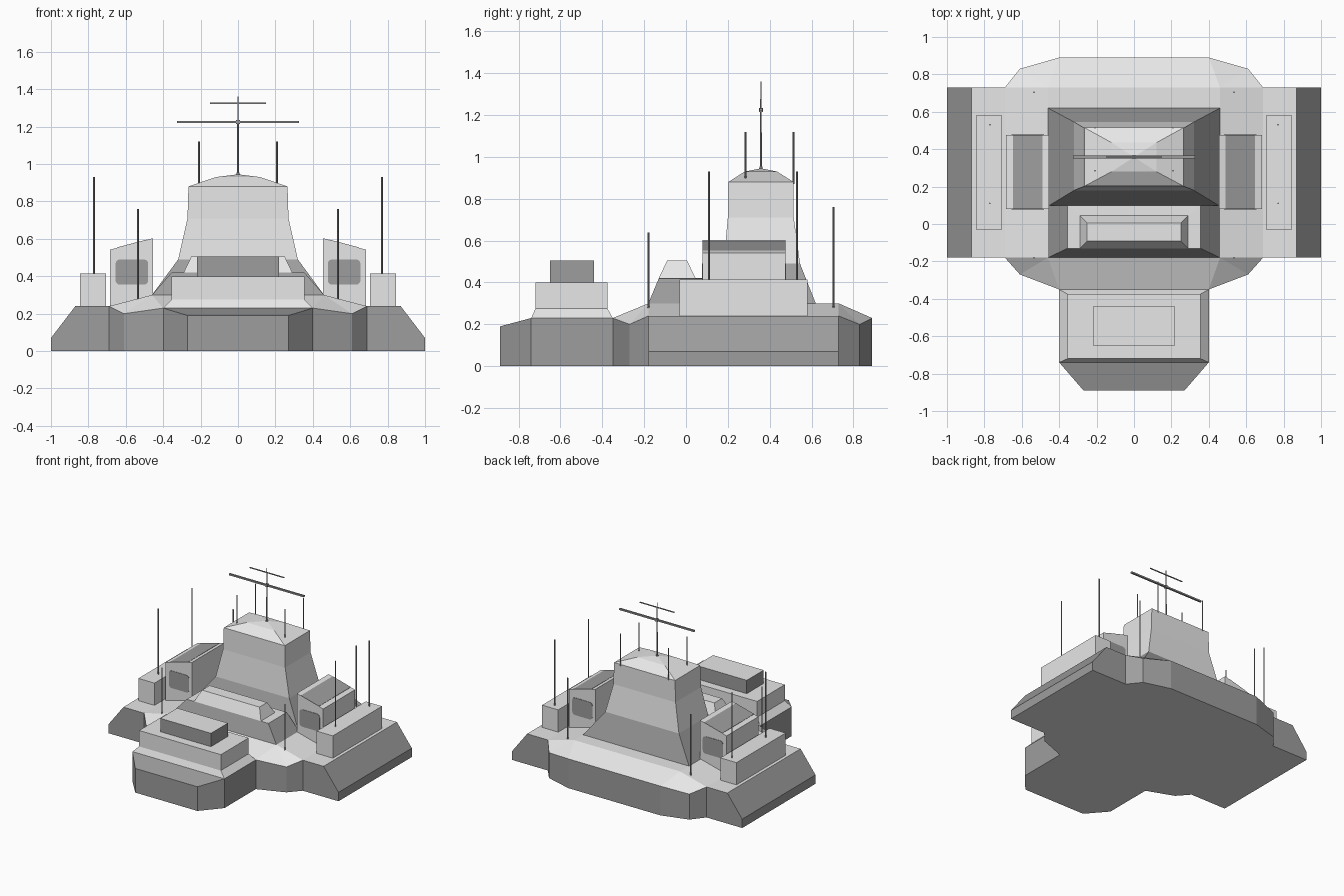
import bpy, bmesh, math
from mathutils import Vector

if "Cube" in bpy.data.objects:
    bpy.data.objects.remove(bpy.data.objects["Cube"])


def material(name, v):
    m = bpy.data.materials.new(name)
    m.diffuse_color = (v, v, v, 1)
    m.use_nodes = True
    m.node_tree.nodes["Principled BSDF"].inputs["Base Color"].default_value = m.diffuse_color
    return m


LIGHT = material("light grey", 0.80)
DARK = material("dark grey", 0.34)


def finish(name, bm, mats, rule=None):
    bmesh.ops.remove_doubles(bm, verts=bm.verts, dist=0.0005)
    bmesh.ops.recalc_face_normals(bm, faces=bm.faces)
    bm.normal_update()
    if rule:
        for f in bm.faces:
            f.material_index = int(rule(f.normal, f.calc_center_median()))
    me = bpy.data.meshes.new(name)
    bm.to_mesh(me)
    bm.free()
    for m in mats:
        me.materials.append(m)
    ob = bpy.data.objects.new(name, me)
    bpy.context.collection.objects.link(ob)
    return ob


def loft(name, rings, mats, rule=None):
    """Join equal-length rings of points into a capped solid."""
    bm = bmesh.new()
    vs = [[bm.verts.new(p) for p in r] for r in rings]
    n = len(rings[0])
    for a, b in zip(vs, vs[1:]):
        for i in range(n):
            j = (i + 1) % n
            bm.faces.new((a[i], a[j], b[j], b[i]))
    bm.faces.new(vs[0][::-1])
    bm.faces.new(vs[-1])
    return finish(name, bm, mats, rule)


def rect(hx, y0, y1, z):
    return [(-hx, y0, z), (hx, y0, z), (hx, y1, z), (-hx, y1, z)]


def sym(half):
    """Close a right-hand half outline with its mirror image."""
    return half + [(-x, y, z) for x, y, z in reversed(half)]


def extrude_y(name, prof, y0, y1, mats, rule=None):
    return loft(name, [[(x, y, z) for x, z in prof] for y in (y0, y1)], mats, rule)


def box(name, x0, x1, y0, y1, z0, z1, mats, rule=None):
    return extrude_y(name, [(x0, z0), (x1, z0), (x1, z1), (x0, z1)], y0, y1, mats, rule)


def rod(name, p, q, r0, r1, sides=6):
    p, q = Vector(p), Vector(q)
    rot = (q - p).to_track_quat('Z', 'Y')
    ring = lambda c, r: [c + rot @ Vector((r * math.cos(a), r * math.sin(a), 0))
                         for a in (2 * math.pi * i / sides for i in range(sides))]
    return loft(name, [ring(p, r0), ring(q, r1)], [DARK])


# Central hull: vertical walls, faceted rim and raised deck
rim = [(.40, -.35, .23), (.61, -.27, .20), (.69, -.18, .24),
       (.69, .73, .24), (.61, .83, .20), (.40, .89, .23)]
inner = [(.46, -.18, .30)] * 3 + [(.46, .73, .30)] * 3
loft("hull", [sym([(x, y, 0) for x, y, z in rim]), sym(rim), sym(inner)],
     [DARK, LIGHT], lambda n, c: abs(n.z) > .5)

# Front bastion: dark walls and sloped nose, light chamfered block and cap
loft("front_nose", [sym([(.27, -.89, 0), (.40, -.74, 0)]),
                    sym([(.27, -.89, .19), (.40, -.74, .23)])],
     [DARK, LIGHT], lambda n, c: n.z < -.5)
loft("front_bastion", [rect(.40, -.74, -.34, 0), rect(.40, -.74, -.34, .23)],
     [DARK, LIGHT], lambda n, c: abs(n.z) > .5)
loft("front_block", [rect(.40, -.74, -.35, .23), rect(.355, -.72, -.375, .275),
                     rect(.355, -.72, -.375, .40)], [LIGHT])
box("front_cap", -.22, .22, -.65, -.44, .40, .505, [DARK, LIGHT], lambda n, c: n.z > .5)

# Low step in front of the tower
loft("tower_step", [rect(.46, -.18, .10, .30), rect(.355, -.13, .10, .42),
                    rect(.29, -.13, .045, .421), rect(.25, -.09, .005, .505)],
     [DARK, LIGHT], lambda n, c: c.z > .42)

# Main tower: dark flared foot, light shaft and shallow faceted roof
loft("tower", [rect(.46, .095, .62, .30), rect(.32, .18, .545, .49),
               rect(.27, .20, .515, .71), rect(.265, .202, .515, .88)],
     [DARK, LIGHT], lambda n, c: c.z > .45)
loft("tower_roof", [rect(.265, .202, .515, .88), rect(.12, .28, .435, .93),
                    rect(.002, .356, .36, .945)], [LIGHT])

for s, side in ((-1, "left"), (1, "right")):
    # Side wing with sloping outer wall
    extrude_y(side + "_wing", [(s * x, z) for x, z in
              ((.5, 0), (1, 0), (1, .07), (.87, .24), (.5, .24))],
              -.18, .73, [DARK, LIGHT], lambda n, c: abs(n.z) > .8)
    # Long outer box
    box(side + "_outer_box", s * .705, s * .845, -.03, .58, .23, .415, [LIGHT])
    # Cabin with slanted roof and dark roof panel
    extrude_y(side + "_cabin", [(s * x, z) for x, z in
              ((.455, .22), (.685, .22), (.685, .542), (.455, .603))], .08, .475, [LIGHT])
    zr = lambda x: .603 - (x - .455) * .265
    extrude_y(side + "_roof_panel", [(s * x, zr(x) + d) for x, d in
              ((.49, -.002), (.648, -.002), (.648, .002), (.49, .002))], .08, .475, [DARK])
    # Rounded windows on both cabin ends
    corners = [(.632, .467, 0), (.503, .467, 90), (.503, .378, 180), (.632, .378, 270)]
    prof = [(s * (x + .023 * math.cos(math.radians(a + t))),
             z + .023 * math.sin(math.radians(a + t)))
            for x, z, a in corners for t in (0, 30, 60, 90)]
    for y, end in ((.08, "front"), (.475, "back")):
        extrude_y(f"{side}_{end}_window", prof, y - .003, y + .003, [DARK])
    # Whip antennas: x, y, bottom, top
    for i, (x, y, z0, z1) in enumerate([
            (.77, .11, .41, .93), (.77, .53, .41, .93), (.535, -.18, .26, .64),
            (.535, .705, .26, .76), (.208, .285, .89, 1.12), (.208, .514, .87, 1.12)]):
        rod(f"{side}_antenna_{i}", (s * x, y, z0), (s * x, y, z1), .005, .005, 4)

# Central mast with two cross bars
rod("mast", (0, .358, .93), (0, .358, 1.36), .006, .003)
box("mast_lower_bar", -.325, .325, .351, .365, 1.219, 1.231, [DARK])
box("mast_hub", -.01, .01, .348, .368, 1.215, 1.235, [DARK])
box("mast_upper_bar", -.15, .15, .355, .361, 1.321, 1.328, [DARK])
rod("mast_foot", (0, .358, .935), (0, .358, .955), .012, .007)
